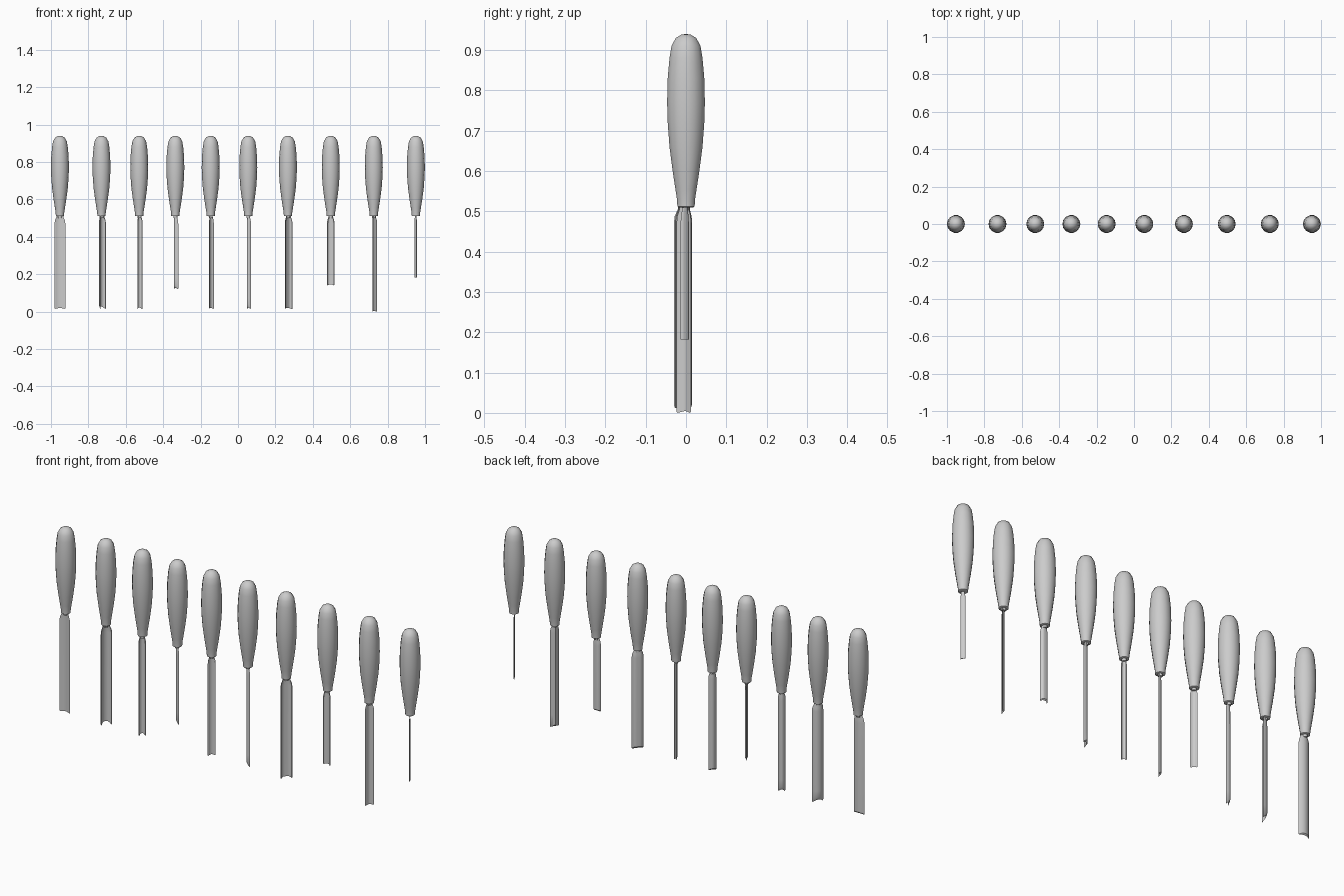
import bpy, bmesh
from math import sin, cos, pi, radians

if "Cube" in bpy.data.objects:
    bpy.data.objects.remove(bpy.data.objects["Cube"])

# handle profile: radius, height
HANDLE = [(0.0, .512), (.019, .51), (.022, .512), (.023, .53), (.027, .555), (.034, .60),
          (.042, .66), (.0465, .72), (.048, .77), (.0465, .83), (.042, .88), (.037, .91),
          (.026, .93), (.012, .938), (0.0, .94)]
SIDES = 14


def finish(bm, name, angle):
    bmesh.ops.remove_doubles(bm, verts=bm.verts, dist=1e-5)
    bmesh.ops.recalc_face_normals(bm, faces=bm.faces)
    me = bpy.data.meshes.new(name)
    bm.to_mesh(me)
    bm.free()
    ob = bpy.data.objects.new(name, me)
    bpy.context.collection.objects.link(ob)
    bpy.ops.object.select_all(action='DESELECT')
    ob.select_set(True)
    bpy.context.view_layer.objects.active = ob
    bpy.ops.object.shade_smooth_by_angle(angle=radians(angle))
    return ob


def skin(bm, rings):
    # join successive closed rings of points with quads
    vs = [[bm.verts.new(p) for p in r] for r in rings]
    n = len(vs[0])
    for a, b in zip(vs, vs[1:]):
        for i in range(n):
            j = (i + 1) % n
            bm.faces.new((a[i], a[j], b[j], b[i]))
    return vs


def lathe(name, x, profile, sides, angle):
    bm = bmesh.new()
    skin(bm, [[(x + r * cos(2 * pi * i / sides), r * sin(2 * pi * i / sides), z)
               for i in range(sides)] for r, z in profile])
    bmesh.ops.dissolve_degenerate(bm, edges=bm.edges, dist=1e-6)
    return finish(bm, name, angle)


def blade(name, x, width, depth, power, turn, bottom, lift, thick=.006):
    # channel section: outer curve then inner curve; the back of the tip is bevelled upwards
    us = [-1 + i / 5 for i in range(11)]
    inner = 1 - 1.2 * thick / width
    sec = [(u * width / 2, depth / 2 - depth * abs(u) ** power, 1) for u in us]
    sec += [(u * width / 2 * inner, depth / 2 - thick - (depth - thick) * abs(u) ** power, 0)
            for u in reversed(us)]
    c, s = cos(radians(turn)), sin(radians(turn))

    def ring(scale, z, rise=0):
        pts = []
        for u, v, outer in sec:
            k = (v + depth / 2) / depth
            pts.append((x + scale * (u * c - v * s), -.002 + scale * (u * s + v * c),
                        z + rise * (.75 * k + .25 * outer)))
        return pts

    bm = bmesh.new()
    vs = skin(bm, [ring(.6, .53), ring(.65, .505), ring(.92, .488), ring(1, .47),
                   ring(1, bottom + .06), ring(1, bottom, lift)])
    n = len(us)
    for r in (vs[0], vs[-1]):
        for i in range(n - 1):
            bm.faces.new((r[i], r[i + 1], r[-2 - i], r[-1 - i]))
    return finish(bm, name, 35)


# x, blade width, channel depth, curve power, turn in degrees, tip height, bevel rise
TOOLS = [
    ("wide_shallow_gouge", -.952, .058, .012, 2, 0, .015, .010),
    ("deep_gouge", -.73, .055, .020, 2.5, 55, .012, .030),
    ("medium_gouge", -.528, .035, .014, 2, 35, .012, .025),
    ("short_gouge", -.335, .033, .011, 2, 135, .120, .020),
    ("narrow_gouge", -.146, .038, .012, 2, 50, .015, .012),
    ("small_gouge", .055, .026, .012, 2, 145, .012, .025),
    ("channel_gouge", .267, .055, .016, 4, 48, .012, .015),
    ("short_channel_gouge", .496, .040, .013, 4, 0, .140, .010),
    ("v_parting_tool", .726, .044, .012, 1.2, 55, 0.0, .012),
    ("thin_chisel", .951, .024, .0045, 4, -58, .182, .0),
]
for name, x, w, d, p, turn, bottom, lift in TOOLS:
    lathe(name + "_handle", x, HANDLE, SIDES, 50)
    if name != "thin_chisel":
        lathe(name + "_neck", x, [(0, .50), (.010, .50), (.011, .52), (0, .52)], 10, 50)
    blade(name + "_blade", x, w, d, p, turn, bottom, lift, min(.006, d * .7))
